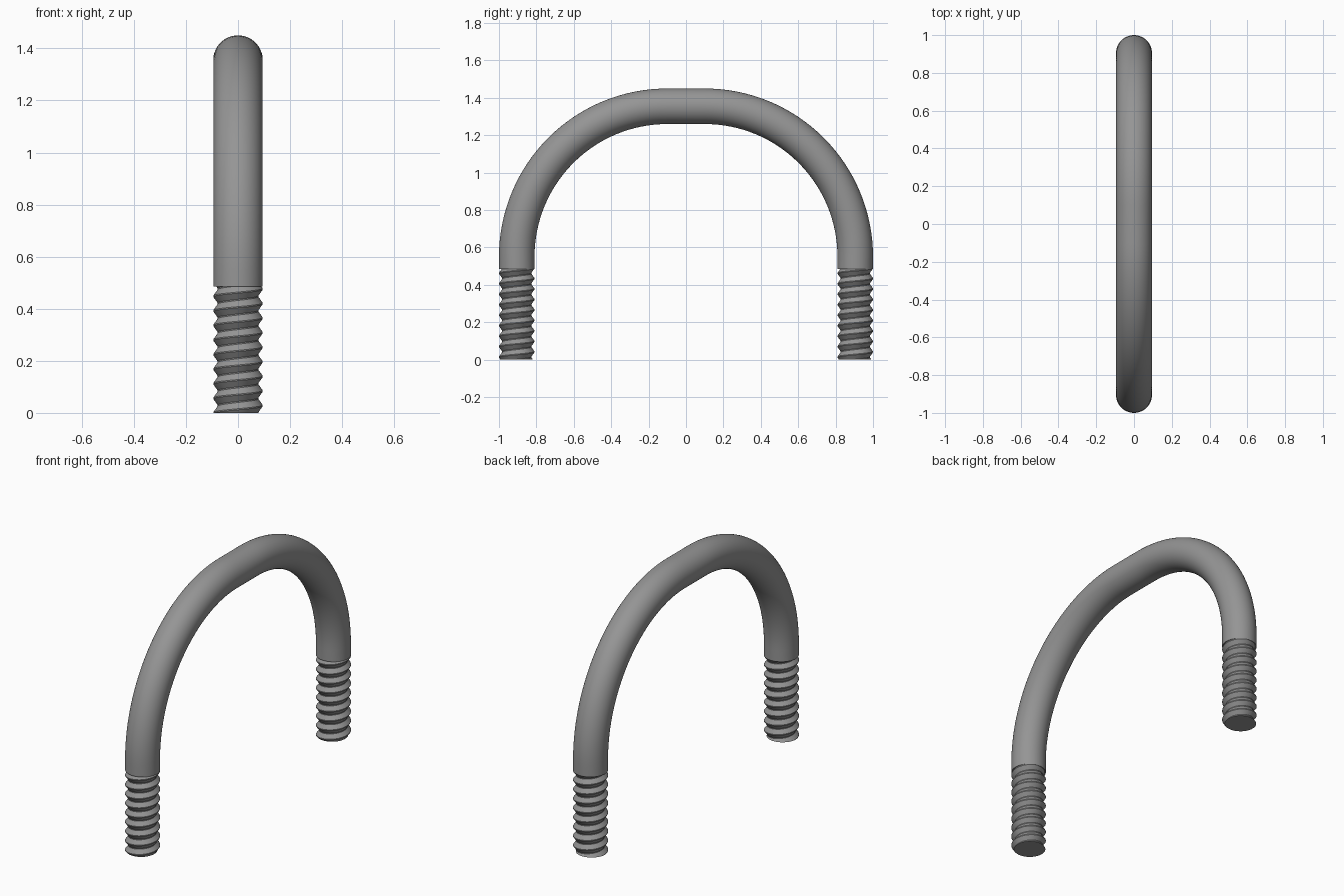
import bpy, bmesh, math
from mathutils import Vector

if "Cube" in bpy.data.objects:
    bpy.data.objects.remove(bpy.data.objects["Cube"])

R = 0.095            # rod radius
LEG = 1 - R          # leg centre distance
TOP = 1.45 - R       # height of the rod centre at the crown
FLAT = 0.10          # half length of the straight crown
BEND = LEG - FLAT    # bend radius
SPRING = TOP - BEND  # height where the bend starts
THREAD = 0.485       # threaded length
PITCH, ROOT = 0.056, 0.078
SIDES = 64

steel = bpy.data.materials.new("grey steel")
steel.diffuse_color = (0.3, 0.3, 0.3, 1)
steel.use_nodes = True
steel.node_tree.nodes["Principled BSDF"].inputs["Base Color"].default_value = steel.diffuse_color


def finish(name, bm, angle):
    bmesh.ops.remove_doubles(bm, verts=bm.verts, dist=1e-5)
    bmesh.ops.recalc_face_normals(bm, faces=bm.faces)
    mesh = bpy.data.meshes.new(name)
    bm.to_mesh(mesh)
    bm.free()
    mesh.materials.append(steel)
    obj = bpy.data.objects.new(name, mesh)
    bpy.context.collection.objects.link(obj)
    bpy.ops.object.select_all(action='DESELECT')
    obj.select_set(True)
    bpy.context.view_layer.objects.active = obj
    bpy.ops.object.shade_smooth_by_angle(angle=math.radians(angle))
    return obj


def skin(bm, rings):
    for a, b in zip(rings, rings[1:]):
        for i in range(len(a) - 1):
            bm.faces.new((a[i], a[i + 1], b[i + 1], b[i]))


# Bent rod: circle swept up one leg, over the crown and down the other
arc = [math.radians(90 * i / 32) for i in range(33)]
half = [(LEG, THREAD, 0)] + [(FLAT + BEND * math.cos(a), SPRING + BEND * math.sin(a), a) for a in arc]
path = half + [(-y, z, math.pi - a) for y, z, a in reversed(half)]
bm = bmesh.new()
rings = []
for y, z, a in path:
    out = Vector((0, math.cos(a), math.sin(a)))
    ring = []
    for i in range(SIDES + 1):
        t = math.tau * i / SIDES
        ring.append(bm.verts.new(Vector((0, y, z)) + R * (math.cos(t) * out + Vector((math.sin(t), 0, 0)))))
    rings.append(ring)
skin(bm, rings)
for ring in (rings[0], rings[-1]):
    bm.faces.new(ring[:-1])
finish("bent_rod", bm, 30)


# Threaded ends: helical ridge with a narrow crest and root
def thread_radius(phase):
    d = abs((phase % 1) - 0.5) * 2           # 0 at crest, 1 at root
    return R - (R - ROOT) * min(1, max(0, (d - 0.08) / 0.84))


def threaded_end(name, y):
    bm = bmesh.new()
    marks = (0.04, 0.46, 0.54, 0.96)         # corners of one thread profile
    turns = range(-2, math.ceil(THREAD / PITCH) + 2)
    columns = []
    for i in range(SIDES + 1):
        t = i / SIDES
        col = []
        for k in turns:
            for m in marks:
                z = min(THREAD, max(0, PITCH * (k + m + t)))
                r = thread_radius(z / PITCH - t)
                a = math.tau * t
                col.append(bm.verts.new((r * math.cos(a), y + r * math.sin(a), z)))
        columns.append(col)
    skin(bm, columns)
    bmesh.ops.remove_doubles(bm, verts=bm.verts, dist=1e-5)
    bmesh.ops.dissolve_degenerate(bm, edges=bm.edges, dist=1e-5)
    # flat caps on both ends
    bmesh.ops.holes_fill(bm, edges=[e for e in bm.edges if e.is_boundary], sides=0)
    finish(name, bm, 30)


threaded_end("front_thread", -LEG)
threaded_end("back_thread", LEG)
